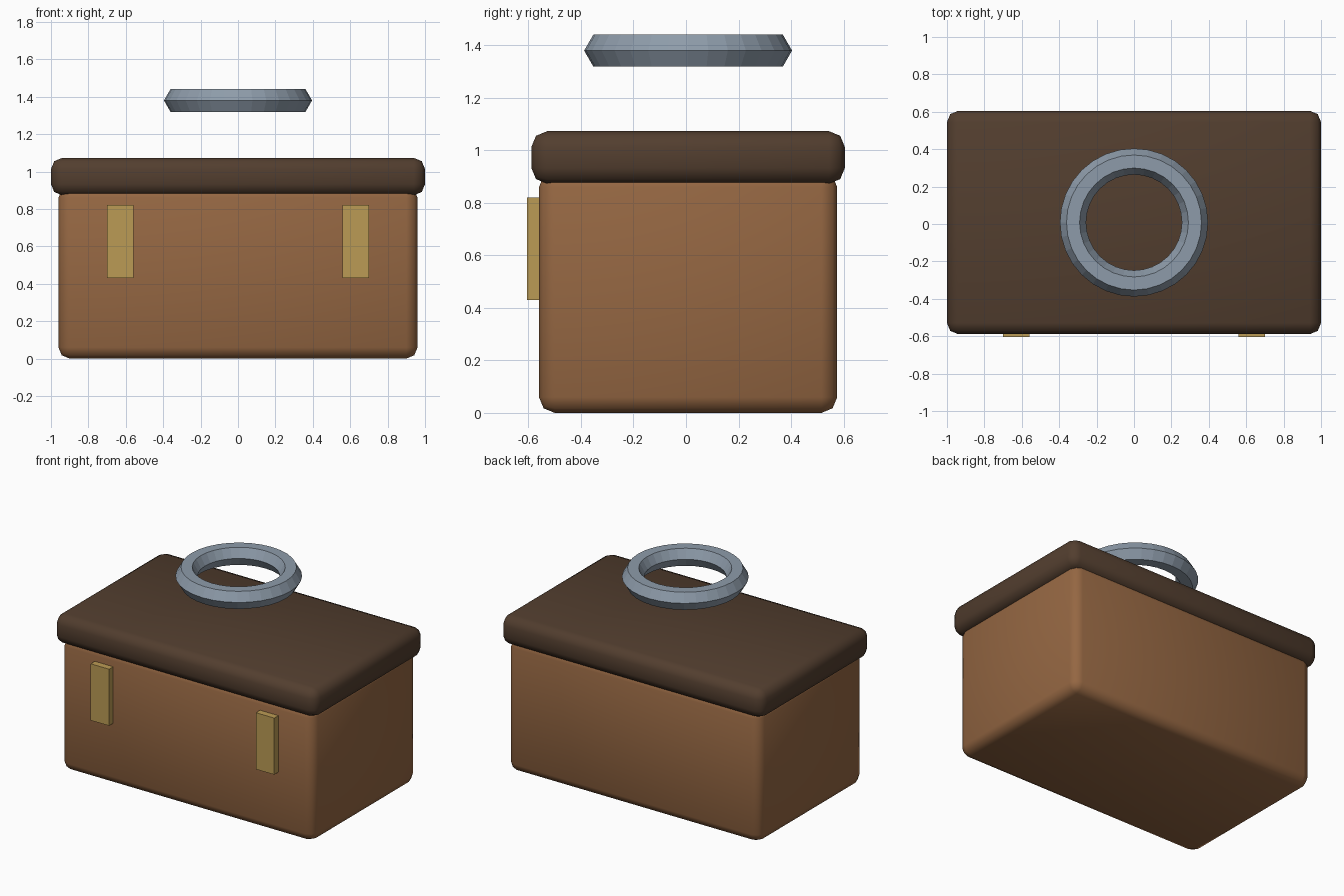
import bpy, math
from mathutils import Vector

if "Cube" in bpy.data.objects:
    bpy.data.objects.remove(bpy.data.objects["Cube"])

CY = 0.008  # chest centre; the latches stick out in front


def material(name, rgb):
    m = bpy.data.materials.new(name)
    m.diffuse_color = (*rgb, 1)
    m.use_nodes = True
    m.node_tree.nodes["Principled BSDF"].inputs["Base Color"].default_value = m.diffuse_color
    return m


def box(name, lo, hi, mat, bevel=0.0):
    lo, hi = Vector(lo), Vector(hi)
    bpy.ops.mesh.primitive_cube_add(size=1, location=(lo + hi) / 2)
    ob = bpy.context.object
    ob.name = name
    ob.scale = hi - lo
    bpy.ops.object.transform_apply(location=False, rotation=False, scale=True)
    ob.data.materials.append(mat)
    if bevel:
        mod = ob.modifiers.new("rounded_edges", 'BEVEL')
        mod.width = bevel
        mod.segments = 2
        bpy.ops.object.shade_smooth()
    return ob


wood = material("wood", (0.30, 0.135, 0.055))
dark_wood = material("dark_wood", (0.085, 0.048, 0.028))
brass = material("brass", (0.50, 0.33, 0.09))
steel = material("steel", (0.27, 0.33, 0.40))

# Rounded body and overhanging lid
box("body", (-0.96, CY - 0.568, 0), (0.96, CY + 0.568, 0.92), wood, 0.06)
box("lid", (-1, CY - 0.597, 0.873), (1, CY + 0.597, 1.073), dark_wood, 0.06)

# Two front latches
for side, name in ((-1, "latch_left"), (1, "latch_right")):
    x = side * 0.63
    box(name, (x - 0.07, -0.605, 0.43), (x + 0.07, -0.545, 0.82), brass)

# Floating ring handle with a six-sided section
bpy.ops.mesh.primitive_torus_add(major_radius=0.326, minor_radius=0.07,
                                 major_segments=32, minor_segments=6,
                                 location=(0, CY, 1.38))
ring = bpy.context.object
ring.name = "ring_handle"
ring.data.materials.append(steel)
bpy.ops.object.shade_smooth_by_angle(angle=math.radians(5))
